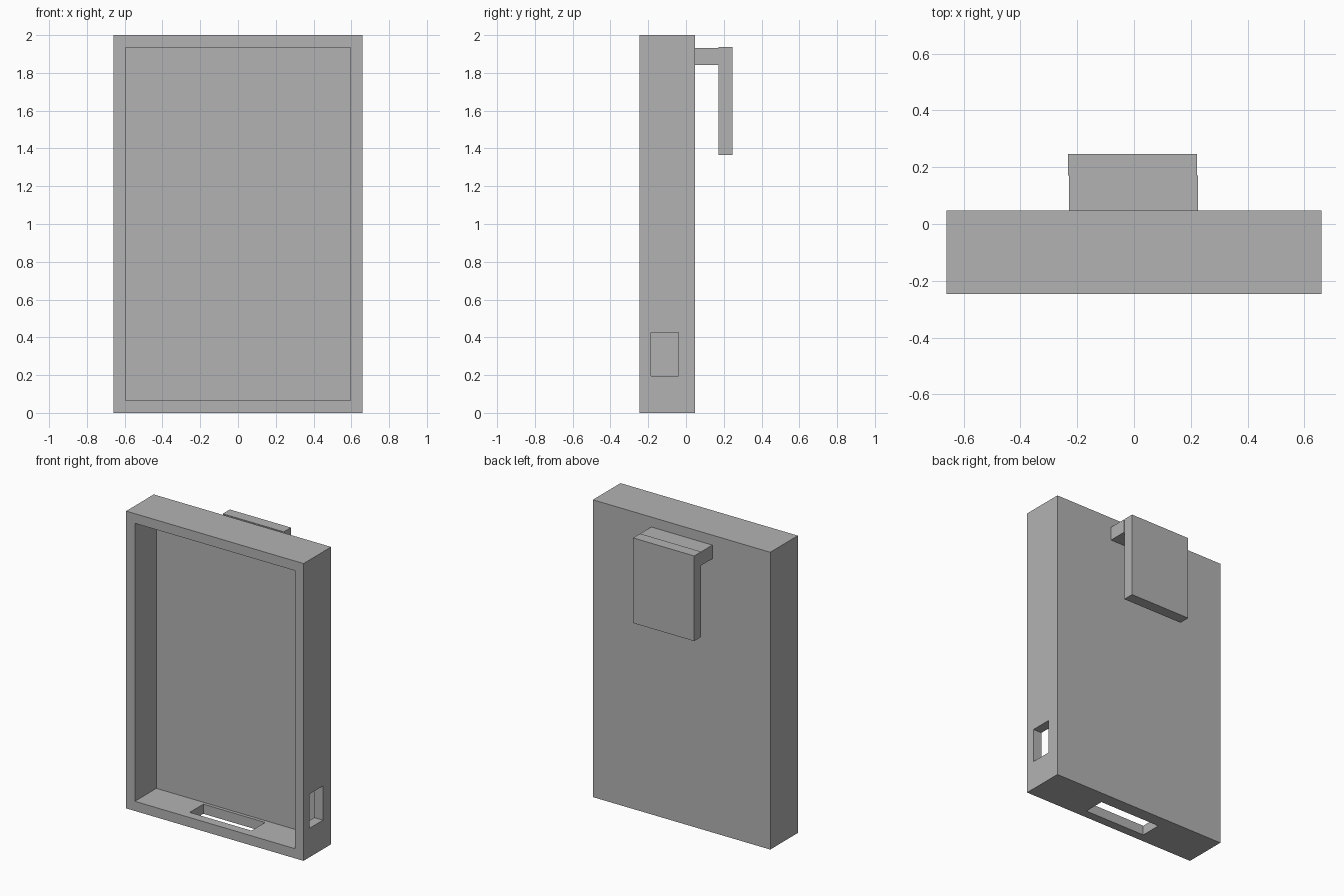
import bpy
from mathutils import Vector

default = bpy.data.objects.get("Cube")
if default:
    bpy.data.objects.remove(default, do_unlink=True)

grey = bpy.data.materials.new("mid_grey")
grey.use_nodes = True
colour = (0.45, 0.45, 0.45, 1)
grey.diffuse_color = colour
grey.node_tree.nodes["Principled BSDF"].inputs["Base Color"].default_value = colour


def box(name, low, high):
    """Axis-aligned box between two opposite corners."""
    low, high = Vector(low), Vector(high)
    bpy.ops.mesh.primitive_cube_add(size=1, location=(low + high) / 2)
    obj = bpy.context.object
    obj.name = name
    obj.scale = high - low
    bpy.ops.object.transform_apply(location=False, rotation=False, scale=True)
    obj.data.materials.append(grey)
    return obj


def cut(target, cutter):
    """Subtract the cutter from the target and discard it."""
    cutter.hide_render = True
    mod = target.modifiers.new("cut", 'BOOLEAN')
    mod.operation = 'DIFFERENCE'
    mod.solver = 'EXACT'
    mod.object = cutter
    bpy.context.view_layer.objects.active = target
    bpy.ops.object.modifier_apply(modifier=mod.name)
    bpy.data.objects.remove(cutter, do_unlink=True)


W, FRONT, BACK, WALL = 0.66, -0.246, 0.047, 0.065

# Open-fronted tray
case = box("case", (-W, FRONT, 0), (W, BACK, 2))
cut(case, box("cavity_cutter", (-W + WALL, FRONT - 0.1, WALL),
              (W - WALL, BACK - WALL, 2 - WALL)))

# Slots through the bottom wall and the left side wall
cut(case, box("bottom_slot_cutter", (-0.23, -0.185, -0.1), (0.23, -0.04, 0.12)))
cut(case, box("side_slot_cutter", (0.5, -0.185, 0.195), (0.8, -0.04, 0.425)))

# Belt clip: short arm and hanging plate
box("clip_arm", (-0.229, BACK, 1.841), (0.226, 0.171, 1.933))
box("clip_plate", (-0.233, 0.171, 1.364), (0.222, 0.246, 1.937))
